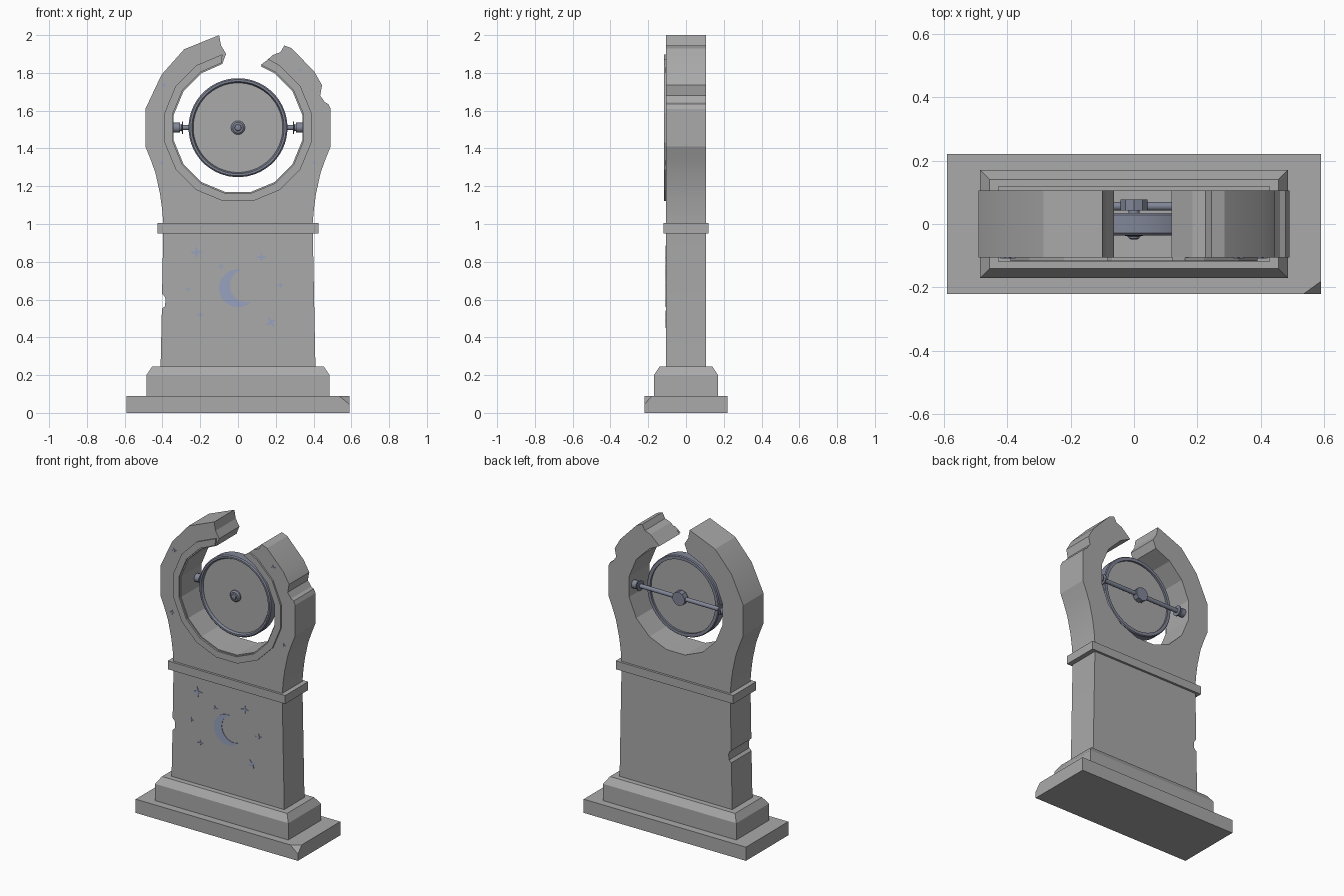
import bpy, bmesh, math
from mathutils import Vector, Matrix

if "Cube" in bpy.data.objects:
    bpy.data.objects.remove(bpy.data.objects["Cube"])


def material(name, rgb):
    m = bpy.data.materials.new(name)
    m.use_nodes = True
    m.diffuse_color = (*rgb, 1)
    bsdf = next(n for n in m.node_tree.nodes if n.type == 'BSDF_PRINCIPLED')
    bsdf.inputs["Base Color"].default_value = (*rgb, 1)
    return m


STONE = material("grey stone", (0.40, 0.40, 0.40))
METAL = material("blue grey metal", (0.22, 0.24, 0.31))
INLAY = material("pale blue inlay", (0.31, 0.36, 0.52))
CZ = 1.51  # height of the dial centre


def finish(name, bm, mat, smooth=None):
    bmesh.ops.recalc_face_normals(bm, faces=bm.faces[:])
    me = bpy.data.meshes.new(name)
    bm.to_mesh(me)
    bm.free()
    me.materials.append(mat)
    ob = bpy.data.objects.new(name, me)
    bpy.context.collection.objects.link(ob)
    if smooth:
        bpy.ops.object.select_all(action='DESELECT')
        ob.select_set(True)
        bpy.context.view_layer.objects.active = ob
        bpy.ops.object.shade_smooth_by_angle(angle=math.radians(smooth))
    return ob


def prism(name, outline, y0, y1, mat, smooth=None):
    """Extrude an (x, z) outline from y0 to y1."""
    bm = bmesh.new()
    face = bm.faces.new([bm.verts.new((x, y0, z)) for x, z in outline])
    ext = bmesh.ops.extrude_face_region(bm, geom=[face])["geom"]
    for v in ext:
        if isinstance(v, bmesh.types.BMVert):
            v.co.y = y1
    return finish(name, bm, mat, smooth)


def box_bm(x, y, z0, z1, top_inset=0):
    bm = bmesh.new()
    bmesh.ops.create_cube(bm, size=2)
    for v in bm.verts:
        inset = top_inset if v.co.z > 0 else 0
        v.co = (v.co.x * (x - inset), v.co.y * (y - inset), z1 if v.co.z > 0 else z0)
    return bm


def lathe(name, profile, mat, axis='Y', centre=(0, 0, CZ), n=48, closed=False, smooth=35):
    """Spin (radius, distance along axis) points; open profiles are capped."""
    bm = bmesh.new()
    rings = []
    for r, d in profile:
        ring = []
        for i in range(n):
            a = 2 * math.pi * (i + 0.5) / n
            u, w = r * math.cos(a), r * math.sin(a)
            co = (u, d, w) if axis == 'Y' else (d, u, w)
            ring.append(bm.verts.new(Vector(co) + Vector(centre)))
        rings.append(ring)
    pairs = list(zip(rings, rings[1:]))
    if closed:
        pairs.append((rings[-1], rings[0]))
    else:
        bm.faces.new(rings[0])
        bm.faces.new(rings[-1])
    for a, b in pairs:
        for i in range(n):
            j = (i + 1) % n
            bm.faces.new((a[i], a[j], b[j], b[i]))
    return finish(name, bm, mat, smooth)


def polar(r, deg, cx=0, cz=CZ):
    a = math.radians(deg)
    return (cx + r * math.cos(a), cz + r * math.sin(a))


# Base slab with one chipped corner
bm = box_bm(0.59, 0.22, 0, 0.09)
p, q, s = Vector((0.535, -0.22, 0.09)), Vector((0.59, -0.18, 0.09)), Vector((0.59, -0.22, 0.045))
normal = (q - p).cross(s - p)
if normal.dot(Vector((1, -1, 1))) < 0:
    normal.negate()
cut = bmesh.ops.bisect_plane(bm, geom=bm.verts[:] + bm.edges[:] + bm.faces[:],
                             plane_co=p, plane_no=normal, clear_outer=True)
bmesh.ops.holes_fill(bm, edges=[e for e in bm.edges if e.is_boundary])
finish("base_slab", bm, STONE)

# Plinth with sloped top edge, and the waist band
finish("plinth_lower", box_bm(0.485, 0.17, 0.09, 0.2), STONE)
finish("plinth_slope", box_bm(0.485, 0.17, 0.2, 0.245, 0.03), STONE)
finish("waist_band", box_bm(0.427, 0.12, 0.95, 1.005), STONE)

# Sixteen-sided opening, broken at the top between two angles
BREAK_R, BREAK_L = 70, 104
inner_angles = [BREAK_L] + [123.75 + 22.5 * k for k in range(14)] + [360 + BREAK_R]

# Body: tapered pillar rising to a broken ring
left = [(-0.41, 0.24), (-0.403, 0.55), (-0.387, 0.565), (-0.383, 0.6), (-0.39, 0.62), (-0.402, 0.63),
        (-0.395, 1.0), (-0.402, 1.08), (-0.413, 1.16), (-0.437, 1.27), (-0.462, 1.34), (-0.49, 1.41),
        (-0.49, 1.61), (-0.405, 1.79), (-0.285, 1.925), (-0.10, 2.0), (-0.09, 1.945), (-0.063, 1.90)]
right = [(0.185, 1.895), (0.225, 1.91), (0.245, 1.945), (0.285, 1.93), (0.405, 1.805), (0.445, 1.735),
         (0.435, 1.68), (0.46, 1.645), (0.478, 1.635), (0.49, 1.61), (0.49, 1.41), (0.462, 1.34),
         (0.437, 1.27), (0.413, 1.16), (0.402, 1.08), (0.395, 1.0), (0.41, 0.24)]
hole = [polar(0.347, a) for a in inner_angles]
prism("clock_body", left + hole + right, -0.105, 0.105, STONE, 20)

# Raised trim around the front of the opening
outer = [polar(0.397, a) for a in [102] + inner_angles[1:-1] + [360 + 66]]
trim_in = [polar(0.354, a) for a in inner_angles]
prism("opening_trim", outer + trim_in[::-1], -0.116, -0.104, STONE)

# Dial: metal rim, stone face, front boss and rear hub
lathe("dial_rim", [(0.237, -0.024), (0.244, -0.036), (0.255, -0.036), (0.262, -0.029),
                   (0.262, 0.029), (0.257, 0.035), (0.237, 0.035)], METAL, closed=True)
lathe("dial_face", [(0.24, -0.022), (0.24, 0.022)], STONE)
lathe("dial_boss", [(0.037, -0.02), (0.037, -0.030), (0.028, -0.038), (0.018, -0.039),
                    (0.016, -0.046), (0.008, -0.049)], METAL, n=20)
lathe("dial_axle", [(0.018, 0.02), (0.018, 0.045)], METAL, n=12)
lathe("rear_hub", [(0.045, 0.042), (0.045, 0.078)], METAL, n=10, smooth=None)

# Cross bar behind the dial with end collars
bar = (0, 0.056, CZ)
lathe("cross_bar", [(0.014, -0.335), (0.014, 0.335)], METAL, 'X', bar, 12)
for side, word in ((1, "left"), (-1, "right")):
    lathe(word + "_bar_collar", [(0.027, side * 0.345), (0.027, side * 0.308), (0.018, side * 0.306),
                                 (0.018, side * 0.298), (0.034, side * 0.297), (0.034, side * 0.29)],
          METAL, 'X', bar, 12)

# Crescent moon inlay
axis, spread = 18.4, 61.6
O, I = (0, 0.66), (0.045, 0.675)
start, end = axis + spread, 360 + axis - spread
crescent = [polar(0.10, start + (end - start) * i / 24, *O) for i in range(25)]
a0 = math.degrees(math.atan2(crescent[-1][1] - I[1], crescent[-1][0] - I[0])) % 360
a1 = math.degrees(math.atan2(crescent[0][1] - I[1], crescent[0][0] - I[0])) % 360
crescent += [polar(0.088, a0 + (a1 - a0) * i / 20, *I) for i in range(1, 20)]
prism("moon_inlay", crescent, -0.108, -0.104, INLAY)

# Four-pointed star inlays: x, z, radius, tilt
stars = [(-0.22, 0.85, 0.037, 5), (-0.09, 0.775, 0.019, 15), (0.125, 0.825, 0.029, 0),
         (-0.265, 0.655, 0.018, 0), (0.225, 0.675, 0.021, 5), (-0.2, 0.52, 0.021, 0),
         (0.175, 0.48, 0.034, 30), (-0.39, 1.735, 0.016, 10), (0.33, 1.815, 0.016, 10),
         (-0.405, 1.325, 0.015, 0), (0.405, 1.325, 0.015, 0)]
for n, (x, z, r, tilt) in enumerate(stars, 1):
    pts = [polar(r if k % 2 == 0 else r * 0.3, 45 * k + tilt, x, z) for k in range(8)]
    prism("star_inlay_%d" % n, pts, -0.108, -0.104, INLAY)
